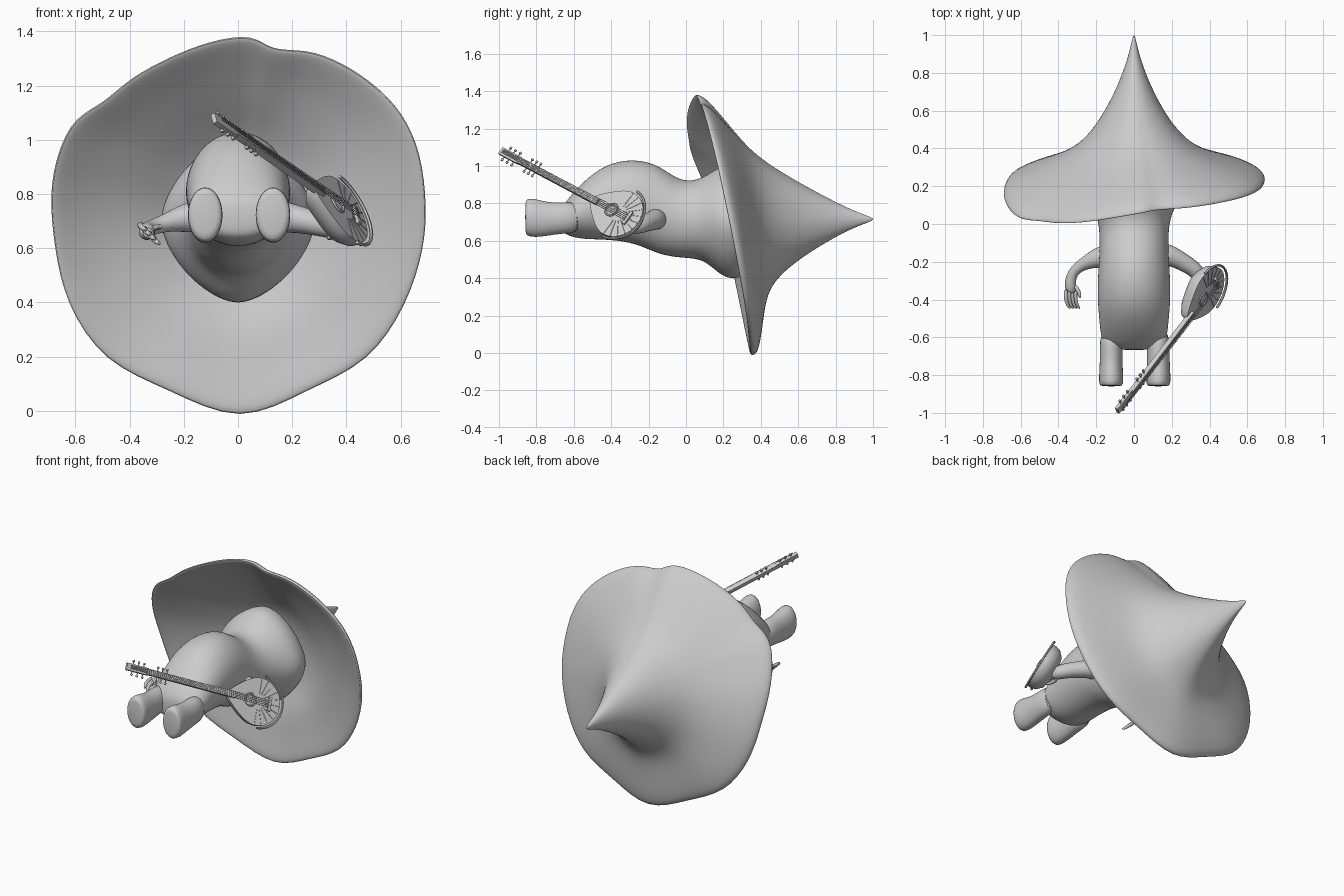
import bpy, bmesh, math
from mathutils import Vector, Matrix

if "Cube" in bpy.data.objects:
    bpy.data.objects.remove(bpy.data.objects["Cube"], do_unlink=True)

grey = bpy.data.materials.new("plain grey")
grey.use_nodes = True
grey.diffuse_color = (0.6, 0.6, 0.6, 1)
grey.node_tree.nodes["Principled BSDF"].inputs["Base Color"].default_value = (0.6, 0.6, 0.6, 1)


def finish(name, bm, subdiv=0, matrix=None, angle=50):
    bmesh.ops.recalc_face_normals(bm, faces=bm.faces)
    for f in bm.faces:
        f.smooth = True
    if matrix:
        bm.transform(matrix)
    mesh = bpy.data.meshes.new(name)
    bm.to_mesh(mesh)
    bm.free()
    mesh.set_sharp_from_angle(angle=math.radians(angle))
    mesh.materials.append(grey)
    ob = bpy.data.objects.new(name, mesh)
    bpy.context.collection.objects.link(ob)
    if subdiv:
        mod = ob.modifiers.new("smooth", "SUBSURF")
        mod.levels = mod.render_levels = subdiv
    return ob


def loft(name, rings, subdiv=0, matrix=None, angle=50):
    """Skin closed rings of points, capping both ends."""
    bm = bmesh.new()
    loops = [[bm.verts.new(p) for p in ring] for ring in rings]
    n = len(loops[0])
    for a, b in zip(loops, loops[1:]):
        for i in range(n):
            j = (i + 1) % n
            bm.faces.new((a[i], a[j], b[j], b[i]))
    bm.faces.new(loops[0])
    bm.faces.new(loops[-1])
    return finish(name, bm, subdiv, matrix, angle)


def circle(n):
    return [(math.cos(2 * math.pi * i / n), math.sin(2 * math.pi * i / n)) for i in range(n)]


def tube(name, path, sides=10, subdiv=0, matrix=None):
    """Round limb through (x, y, z, radius) points."""
    pts = [Vector(p[:3]) for p in path]
    rings = []
    for i, p in enumerate(pts):
        t = pts[min(i + 1, len(pts) - 1)] - pts[max(i - 1, 0)]
        q = t.to_track_quat("Z", "Y")
        r = path[i][3]
        rings.append([p + q @ Vector((c * r, s * r, 0)) for c, s in circle(sides)])
    return loft(name, rings, subdiv, matrix)


def body_loft(name, x, stations, subdiv=1):
    """Sections along y: (y, centre z, half width, half height, diamond amount)."""
    return loft(name, [[(x + c * abs(c) ** d * rx, y, cz + s * abs(s) ** d * rz)
                        for c, s in circle(20)] for y, cz, rx, rz, d in stations], subdiv)


def box(name, centre, size, matrix):
    bm = bmesh.new()
    bmesh.ops.create_cube(bm, size=1)
    bm.transform(Matrix.Translation(centre) @ Matrix.Diagonal((*size, 1)))
    return finish(name, bm, 0, matrix)


# Hat: uneven brim outline (x, z), swept up to a point
brim = [(.01, -.048), (.25, .085), (.48, .18), (.62, .4), (.68, .6), (.69, .75), (.67, .95),
        (.6, 1.1), (.5, 1.2), (.38, 1.28), (.25, 1.33), (.12, 1.32), (.06, 1.385), (-.1, 1.36),
        (-.25, 1.3), (-.4, 1.22), (-.49, 1.13), (-.6, 1.08), (-.66, .95), (-.69, .8), (-.67, .6),
        (-.63, .4), (-.49, .18), (-.25, .085)]
AXIS_Z = .715
ROUND = .68


def brim_y(x, z):
    left, right = max(0, x) / .69, max(0, -x) / .69
    return .345 - .205 * z - .3 * right * max(0, z - .7) + .035 * left


def hat_point(x, z, f, y):
    # rings grow rounder towards the tip, and taller than wide in the middle
    lean = (brim_y(x, z) - .22) * f ** 1.5
    edge = Vector((x, z - AXIS_Z))
    edge = (edge.normalized() * ROUND).lerp(edge, min(1, f ** 1.5))
    tall = f * (1 + .7 * max(0, 1 - f) ** 2.5)
    return (edge.x * f, y + lean, AXIS_Z + edge.y * tall)


hat_profile = [(.006, 1.003), (.033, .92), (.073, .83), (.15, .7), (.29, .53), (.45, .415),
               (.62, .36), (.85, .305), (.98, .262), (1.012, .235), (1.012, .212), (.96, .218),
               (.8, .262), (.6, .302), (.45, .345), (.2, .43)]
loft("pointed_hat", [[hat_point(x, z, f, y) for x, z in brim] for f, y in hat_profile],
     2, angle=80)

# Body with round belly, flaring into a diamond collar under the hat
body_loft("body", 0, [
    (-.668, .71, .1, .05, 0), (-.645, .72, .165, .09, 0), (-.575, .75, .18, .14, 0),
    (-.5, .783, .187, .178, 0), (-.4, .812, .196, .21, 0), (-.27, .812, .194, .228, 0),
    (-.15, .768, .184, .243, 0), (-.05, .72, .185, .212, 0), (.03, .712, .194, .208, 0),
    (.1, .718, .225, .228, .05), (.17, .71, .275, .285, .15), (.24, .7, .3, .32, .25),
    (.37, .7, .25, .28, .25)], 2)

# Legs ending in flat soles
for side, x in (("left", .129), ("right", -.121)):
    body_loft(side + "_leg", x, [
        (-.56, .725, .057, .085, 0), (-.66, .722, .062, .083, 0), (-.74, .715, .06, .09, 0),
        (-.81, .722, .066, .106, 0), (-.85, .725, .064, .1, 0), (-.86, .727, .053, .088, 0)], 1)

# Arms and hands
tube("right_arm", [(-.12, -.165, .72, .07), (-.2, -.18, .712, .055), (-.255, -.205, .697, .036),
                   (-.31, -.237, .68, .029), (-.337, -.285, .667, .03), (-.337, -.335, .66, .034),
                   (-.33, -.37, .655, .022)], 12, 1)
tube("left_arm", [(.12, -.15, .72, .068), (.2, -.168, .712, .055), (.265, -.205, .697, .048),
                  (.315, -.235, .685, .045), (.345, -.27, .675, .042), (.36, -.31, .668, .025)], 12, 1)
for i in range(4):
    k = i / 3
    x, z = -.358 + .05 * k, .69 - .05 * k
    tube(f"right_finger_{i + 1}", [(x, -.34, z, .011), (x - .005, -.39, z - .005, .012),
                                   (x + .005, -.428, z - .015, .01),
                                   (x + .022, -.45, z - .025, .006)], 8, 1)
tube("right_thumb", [(-.32, -.32, .67, .012), (-.29, -.355, .68, .012), (-.285, -.395, .68, .008)], 8, 1)
for i in range(3):
    z = .64 + .03 * i
    tube(f"left_finger_{i + 1}", [(.34, -.28, z, .012), (.335, -.33, z, .012), (.35, -.37, z, .008)], 8, 1)

# Lute frame: local x along the neck, local z out of the soundboard
along = Vector((-.485, -.63, .335)).normalized()
out = Vector((.77, -.36, .47))
out = (out - along * out.dot(along)).normalized()
across = out.cross(along)
lute = Matrix.Translation((.388, -.358, .742)) @ Matrix((along, across, out)).transposed().to_4x4()

# Lute bowl: round, tapering to shoulders
outline = []
for c, s in circle(32):
    w = max(0, c) ** 3
    outline.append((.14 * c + .06 * w, .14 * s * (1 - .35 * w)))
loft("lute_bowl", [[(x * f, y * f, z) for x, y in outline] for f, z in
                   ((.9, .008), (1, .008), (1, -.012), (.94, -.04), (.72, -.07), (.35, -.085))],
     0, lute)

# Neck, pegboard, bridge and frets
box("lute_neck", (.44, 0, .01), (.58, .034, .026), lute)
box("lute_pegboard", (.79, 0, .008), (.14, .042, .018), lute)
box("lute_bridge", (-.07, 0, .014), (.018, .08, .014), lute)
for i in range(12):
    box(f"lute_fret_{i + 1}", (.22 + .04 * i, 0, .023), (.004, .036, .004), lute)

# Sound hole rim and outer guard
tube("lute_sound_hole", [(.05 + .035 * c, .035 * s, .01, .006) for c, s in circle(20) + [(1, 0)]], 6, 0, lute)
guard = [math.radians(95 + 13 * i) for i in range(14)]
tube("lute_guard", [(.155 * math.cos(a), .155 * math.sin(a), .014, .007) for a in guard], 6, 0, lute)

# Fanned ribs on the soundboard
for i in range(11):
    a = math.radians(90 + 18 * i)
    c, s = math.cos(a), math.sin(a)
    tube(f"lute_rib_{i + 1}", [(.045 * c, .045 * s, .01, .002), (.135 * c, .135 * s, .01, .002)], 5, 0, lute)

# Strings and tuning pegs
for i in range(5):
    y = -.01 + .005 * i
    tube(f"lute_string_{i + 1}", [(-.07, y * 2, .026, .0012), (.84, y, .028, .0012)], 5, 0, lute)
for x in (.6, .63, .66, .75, .785, .82):
    for side in (-1, 1):
        tube("lute_peg", [(x, 0, .008, .003), (x, side * .034, .008, .003),
                          (x, side * .036, .008, .008), (x, side * .046, .008, .006)], 8, 0, lute)
